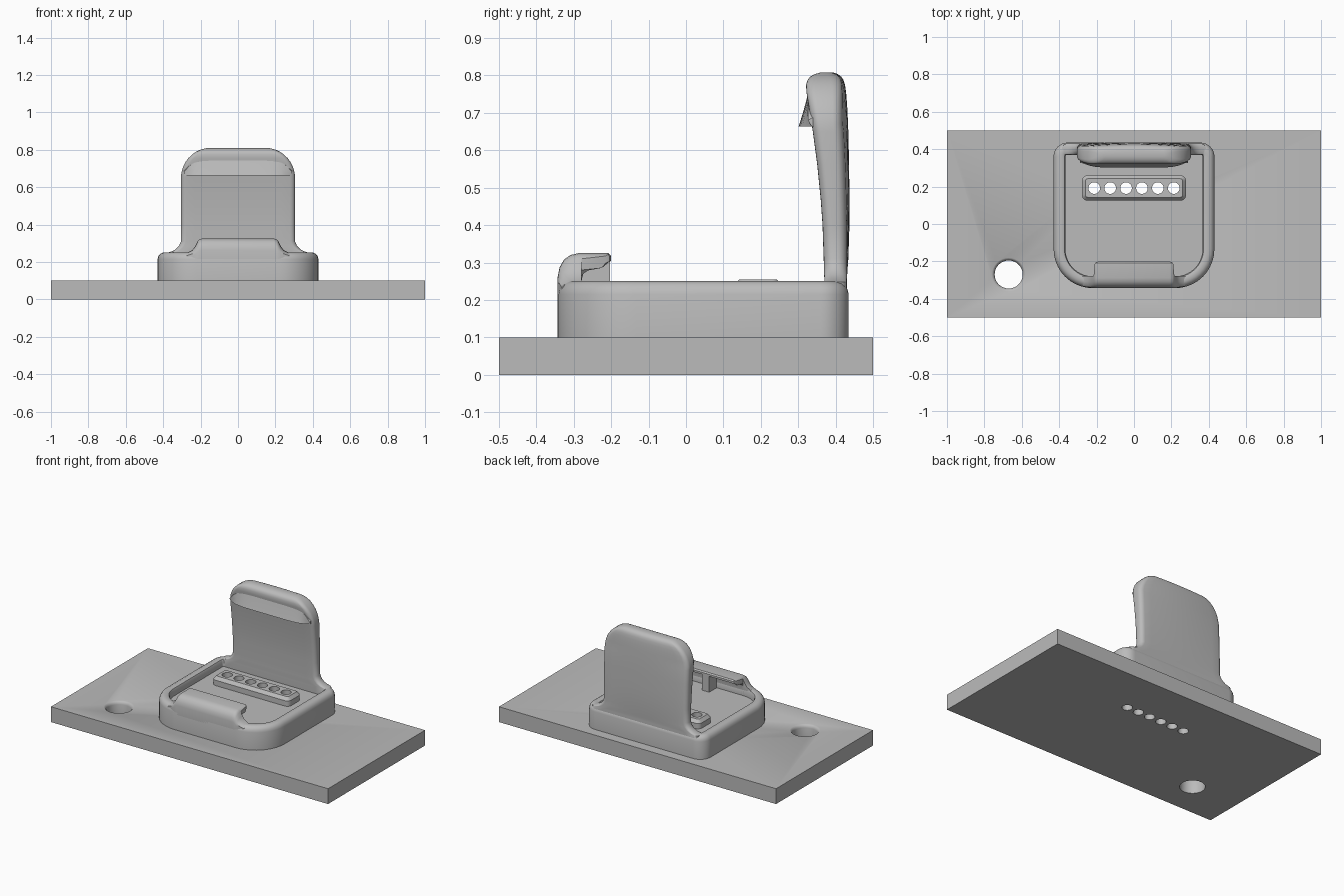
import bpy, bmesh, math

if "Cube" in bpy.data.objects:
    bpy.data.objects.remove(bpy.data.objects["Cube"])

grey = bpy.data.materials.new("plain grey")
grey.diffuse_color = (0.5, 0.5, 0.5, 1)
grey.use_nodes = True
grey.node_tree.nodes["Principled BSDF"].inputs["Base Color"].default_value = grey.diffuse_color


def loft(name, rings):
    """Closed solid through a list of equal-length vertex rings."""
    bm = bmesh.new()
    rows = [[bm.verts.new(p) for p in r] for r in rings]
    n = len(rows[0])
    for a, b in zip(rows, rows[1:]):
        for i in range(n):
            j = (i + 1) % n
            bm.faces.new((a[i], a[j], b[j], b[i]))
    bm.faces.new(rows[0][::-1])
    bm.faces.new(rows[-1])
    bmesh.ops.recalc_face_normals(bm, faces=bm.faces)
    me = bpy.data.meshes.new(name)
    bm.to_mesh(me)
    bm.free()
    ob = bpy.data.objects.new(name, me)
    bpy.context.collection.objects.link(ob)
    me.materials.append(grey)
    return ob


def rounded_rect(x0, x1, y0, y1, r_front, r_back, z, seg=10):
    pts = []
    for cx, cy, r, a0 in ((x1, y0, r_front, -90), (x1, y1, r_back, 0),
                          (x0, y1, r_back, 90), (x0, y0, r_front, 180)):
        cx += -r if cx == x1 else r
        cy += -r if cy == y1 else r
        for i in range(seg + 1):
            a = math.radians(a0 + 90 * i / seg)
            pts.append((cx + r * math.cos(a), cy + r * math.sin(a), z))
    return pts


def circle(x, y, r, z, n=32):
    return [(x + r * math.cos(2 * math.pi * i / n),
             y + r * math.sin(2 * math.pi * i / n), z) for i in range(n)]


def cut(ob, cutters):
    for c in cutters:
        m = ob.modifiers.new("hole", 'BOOLEAN')
        m.operation, m.solver, m.object = 'DIFFERENCE', 'EXACT', c
        bpy.context.view_layer.objects.active = ob
        bpy.ops.object.modifier_apply(modifier=m.name)


def smooth(ob, angle=35):
    bpy.ops.object.select_all(action='DESELECT')
    ob.select_set(True)
    bpy.context.view_layer.objects.active = ob
    bpy.ops.object.shade_smooth_by_angle(angle=math.radians(angle))


# Base slab
base = loft("base_plate", [[(-1, -.5, z), (1, -.5, z), (1, .5, z), (-1, .5, z)] for z in (0, .1)])

# Shallow tray with a rounded rim
tray = loft("tray", [
    rounded_rect(-.43 + d, .43 - d, -.343 + d, .435 - d, .21 - d, .075 - d, z)
    for d, z in ((0, .09), (0, .215), (.004, .23), (.013, .243), (.028, .25),
                 (.048, .25), (.058, .246), (.063, .236), (.063, .2))])

# Contact pad
pad = loft("contact_pad", [
    rounded_rect(-.278 + d, .278 - d, .125 + d, .26 - d, .03 - d, .03 - d, z, 6)
    for d, z in ((0, .19), (0, .235), (.018, .255))])

# Contact holes and the flared mounting hole
pins = [loft("pin_cutter", [circle(-.2125 + .085 * i, .192, .031, z) for z in (-.1, .4)])
        for i in range(6)]
mount = loft("mount_cutter", [circle(-.67, -.27, r, z) for r, z in
                              ((.075, -.1), (.075, .08), (.078, .09), (.084, .097), (.092, .101), (.092, .2))])
cut(base, pins + [mount])
cut(tray, pins)
cut(pad, pins)
for c in pins + [mount]:
    bpy.data.objects.remove(c)

# Front clip: hooked profile swept across, sinking into the rim at each end
hook = [(-.343, .2), (-.343, .262), (-.338, .287), (-.326, .308), (-.309, .32), (-.288, .325),
        (-.208, .325), (-.2, .318), (-.2, .305), (-.225, .291), (-.262, .284), (-.275, .274), (-.28, .255), (-.28, .2)]
ends = [(.19, 1, -.2), (.203, .98, -.204), (.21, .94, -.215), (.216, .88, -.279),
        (.228, .68, -.279), (.245, .5, -.279), (.275, .38, -.279)]
columns = [(-x, s, l) for x, s, l in ends[::-1]] + ends
clip = loft("front_clip", [[(x, max(min(y, lim), -.343 + max(0, abs(x) - .22) * .2), .2 + (z - .2) * s)
                            for y, z in hook] for x, s, lim in columns])

# Small rib under the clip
rib = loft("clip_rib", [[(x, -.29, .19), (x, -.203, .19), (x, -.203, .31), (x, -.29, .31)]
                        for x in (-.025, .025)])

# Upright back rest: rounded sections (z, half width, front y, back y, bow)
sections = [(.2, .385, .372, .43, 0), (.248, .385, .37, .43, 0), (.256, .355, .37, .43, 0),
            (.268, .333, .369, .431, 0), (.285, .316, .369, .432, .002), (.31, .305, .368, .434, .004),
            (.4, .305, .365, .437, .008), (.47, .305, .36, .437, .01), (.56, .305, .351, .436, .012),
            (.65, .305, .339, .434, .015)]
for z, yf, yb in ((.67, .336, .433), (.7, .331, .432), (.73, .326, .43), (.755, .322, .428), (.775, .321, .425),
                  (.788, .325, .421), (.797, .332, .415), (.804, .345, .405), (.808, .36, .393)):
    t = (z - .65) / .16
    sections.append((z, .145 + .16 * math.sqrt(1 - t * t), yf, yb, .017))
rings = []
for z, w, yf, yb, bow in sections:
    r = min(.028, (yb - yf) * .45)
    ring = rounded_rect(-w, w, yf, yb, r, r, z, 5)
    # extra points along the long sides so the back can bow outward
    n = 12
    c0, c1 = ring[:12], ring[12:]
    back = [(w - r - 2 * (w - r) * i / n, yb, z) for i in range(1, n)]
    front = [(-(w - r) + 2 * (w - r) * i / n, yf, z) for i in range(1, n)]
    ring = c0 + back + c1 + front
    rings.append([(x, y - bow * (x / .305) ** 2 * (y - yf) / (yb - yf), z) for x, y, z in ring])
back_rest = loft("back_rest", rings)

# Catch lip on the front of the back rest, fading at both ends
lip_rings = []
for i in range(-10, 11):
    u = i / 10
    k = 1 - abs(u) ** 6
    lip_rings.append([(u * .29, .337 - .036 * k, .663), (u * .29, .36, .663),
                      (u * .29, .36, .7 + .065 * k), (u * .29, .326, .68 + .07 * k),
                      (u * .29, .332 - .018 * k, .67 + .035 * k)])
lip = loft("catch_lip", lip_rings)

for ob in (base, tray, pad, clip, rib, back_rest, lip):
    smooth(ob)
